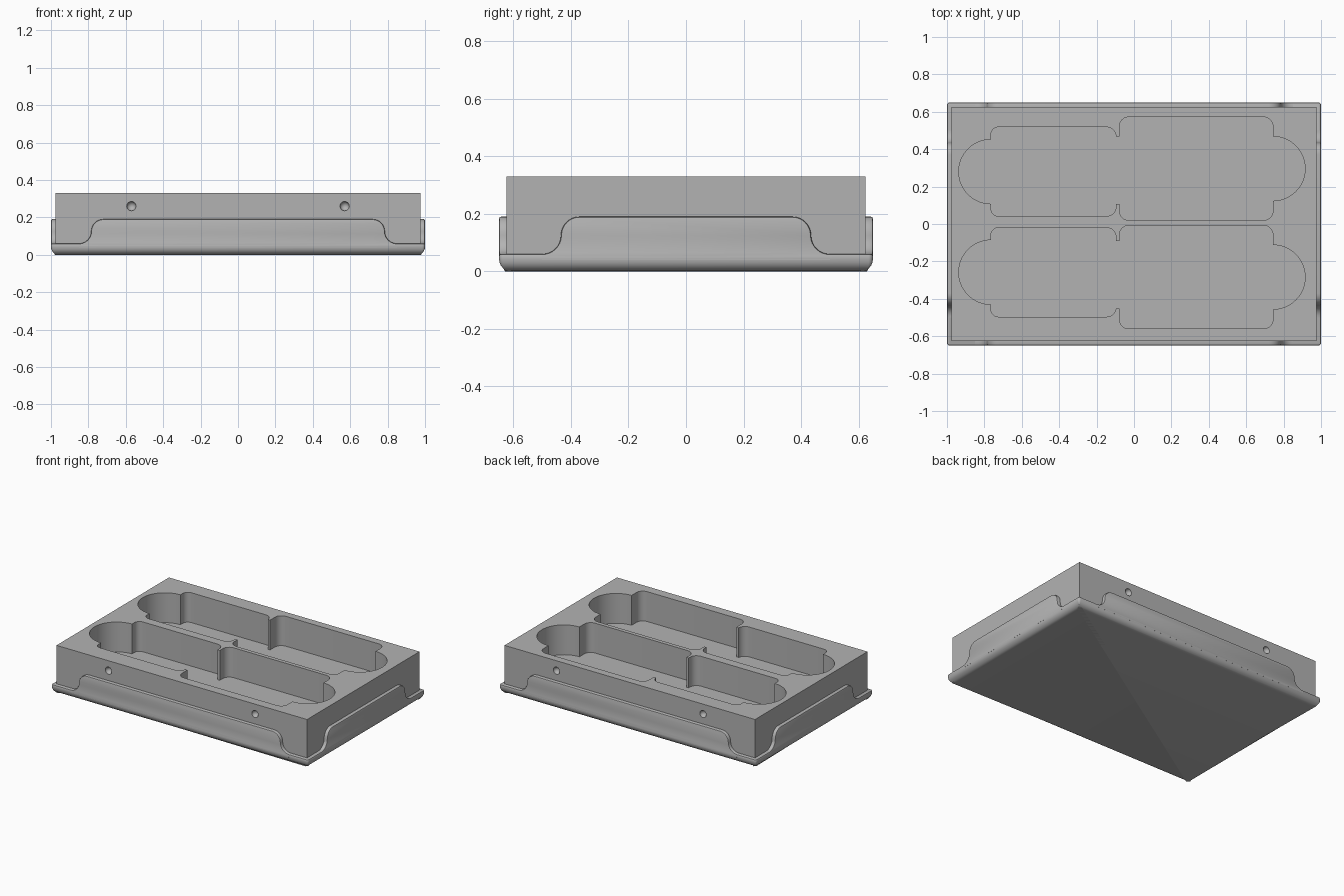
import bpy, bmesh, math
from mathutils import Matrix

cube = bpy.data.objects.get("Cube")
if cube:
    bpy.data.objects.remove(cube, do_unlink=True)

grey = bpy.data.materials.new("plain_grey")
grey.use_nodes = True
colour = (0.45, 0.45, 0.45, 1)
grey.diffuse_color = colour
grey.node_tree.nodes["Principled BSDF"].inputs["Base Color"].default_value = colour


def make_object(name, bm):
    bmesh.ops.recalc_face_normals(bm, faces=bm.faces)
    mesh = bpy.data.meshes.new(name)
    bm.to_mesh(mesh)
    bm.free()
    mesh.materials.append(grey)
    obj = bpy.data.objects.new(name, mesh)
    bpy.context.collection.objects.link(obj)
    return obj


def activate(obj):
    bpy.ops.object.select_all(action='DESELECT')
    obj.select_set(True)
    bpy.context.view_layer.objects.active = obj


def smooth(obj):
    activate(obj)
    bpy.ops.object.shade_smooth_by_angle(angle=math.radians(35))


def box(bm, sx, sy, z0, z1):
    place = Matrix.Translation((0, 0, (z0 + z1) / 2)) @ Matrix.Diagonal((sx * 2, sy * 2, z1 - z0, 1))
    bmesh.ops.create_cube(bm, size=1, matrix=place)


def arc(cx, cy, r, a0, a1, steps=8):
    angles = [math.radians(a0 + (a1 - a0) * i / steps) for i in range(steps + 1)]
    return [(cx + r * math.cos(a), cy + r * math.sin(a)) for a in angles]


def prism(bm, points, height):
    face = bm.faces.new([bm.verts.new(p) for p in points])
    grown = bmesh.ops.extrude_face_region(bm, geom=[face])["geom"]
    verts = [g for g in grown if isinstance(g, bmesh.types.BMVert)]
    bmesh.ops.translate(bm, verts=verts, vec=height)


def bevel(bm, edges, width, segments):
    bmesh.ops.bevel(bm, geom=edges, offset=width, segments=segments, profile=0.5, affect='EDGES')


def level_edges(bm, z):
    return [e for e in bm.edges if all(abs(v.co.z - z) < 1e-4 for v in e.verts)]


def cut(obj, cutter):
    activate(obj)
    mod = obj.modifiers.new("cut", 'BOOLEAN')
    mod.operation, mod.solver, mod.object = 'DIFFERENCE', 'EXACT', cutter
    bpy.ops.object.modifier_apply(modifier=mod.name)
    bpy.data.objects.remove(cutter, do_unlink=True)


def pocket_outline(left_y, right_y):
    """Two joined compartments with a narrow neck and round ends."""
    neck_y = (left_y + right_y) / 2
    runs = [
        (left_y, arc(-0.765, 0, 0.172, 180, 90, 16)),
        (left_y, arc(-0.725, 0.198, 0.04, 180, 90)),
        (left_y, arc(-0.146, 0.188, 0.05, 90, 0)),
        (neck_y, [(-0.096, 0.18), (-0.078, 0.18)]),
        (right_y, arc(-0.028, 0.226, 0.05, 180, 90)),
        (right_y, arc(0.693, 0.226, 0.05, 90, 0)),
        (right_y, arc(0.743, 0, 0.172, 90, 0, 16)),
    ]
    half = [(x, h, c) for c, run in runs for x, h in run]
    return [(x, c + h) for x, h, c in half] + [(x, c - h) for x, h, c in half[-2:0:-1]]


# Inner block with two pockets
bm = bmesh.new()
box(bm, 0.975, 0.625, 0.03, 0.33)
block = make_object("inner_block", bm)

bm = bmesh.new()
for left_y, right_y in ((0.28, 0.296), (-0.258, -0.284)):
    prism(bm, [(x, y, 0.12) for x, y in pocket_outline(left_y, right_y)], (0, 0, 0.4))
cut(block, make_object("pocket_cutter", bm))

# Round dimples on the front and back
bm = bmesh.new()
for x in (-0.57, 0.57):
    for y in (-0.625, 0.625):
        bmesh.ops.create_uvsphere(bm, u_segments=24, v_segments=12, radius=0.025,
                                  matrix=Matrix.Translation((x, y, 0.26)))
cut(block, make_object("dimple_cutter", bm))
smooth(block)

# Outer tray base with rounded underside
bm = bmesh.new()
box(bm, 1, 0.65, 0, 0.06)
bevel(bm, [e for e in bm.edges if abs(e.verts[0].co.z - e.verts[1].co.z) > 0.01], 0.015, 3)
bevel(bm, level_edges(bm, 0.06), 0.008, 2)
bevel(bm, level_edges(bm, 0), 0.042, 6)
smooth(make_object("tray_base", bm))


# Raised tray walls with curved shoulders
def wall(name, half_length, distance, turn):
    half = arc(half_length - 0.15, 0.125, 0.065, 270, 180) + arc(half_length - 0.28, 0.125, 0.065, 0, 90)
    half = [(half_length - 0.15, 0.04)] + half
    outline = half + [(-x, z) for x, z in reversed(half)]
    # Drop the repeated point where the two curves meet
    outline = list(dict.fromkeys((round(x, 5), round(z, 5)) for x, z in outline))
    bm = bmesh.new()
    prism(bm, [(x, -distance, z) for x, z in outline], (0, 0.026, 0))
    rim = [e for e in bm.edges if all(abs(v.co.y + distance) < 1e-4 and v.co.z > 0.055 for v in e.verts)]
    bevel(bm, rim, 0.007, 2)
    bmesh.ops.rotate(bm, verts=bm.verts, matrix=Matrix.Rotation(turn, 3, 'Z'))
    smooth(make_object(name, bm))


wall("front_wall", 1, 0.65, 0)
wall("back_wall", 1, 0.65, math.pi)
wall("left_wall", 0.65, 1, math.pi / 2)
wall("right_wall", 0.65, 1, -math.pi / 2)
